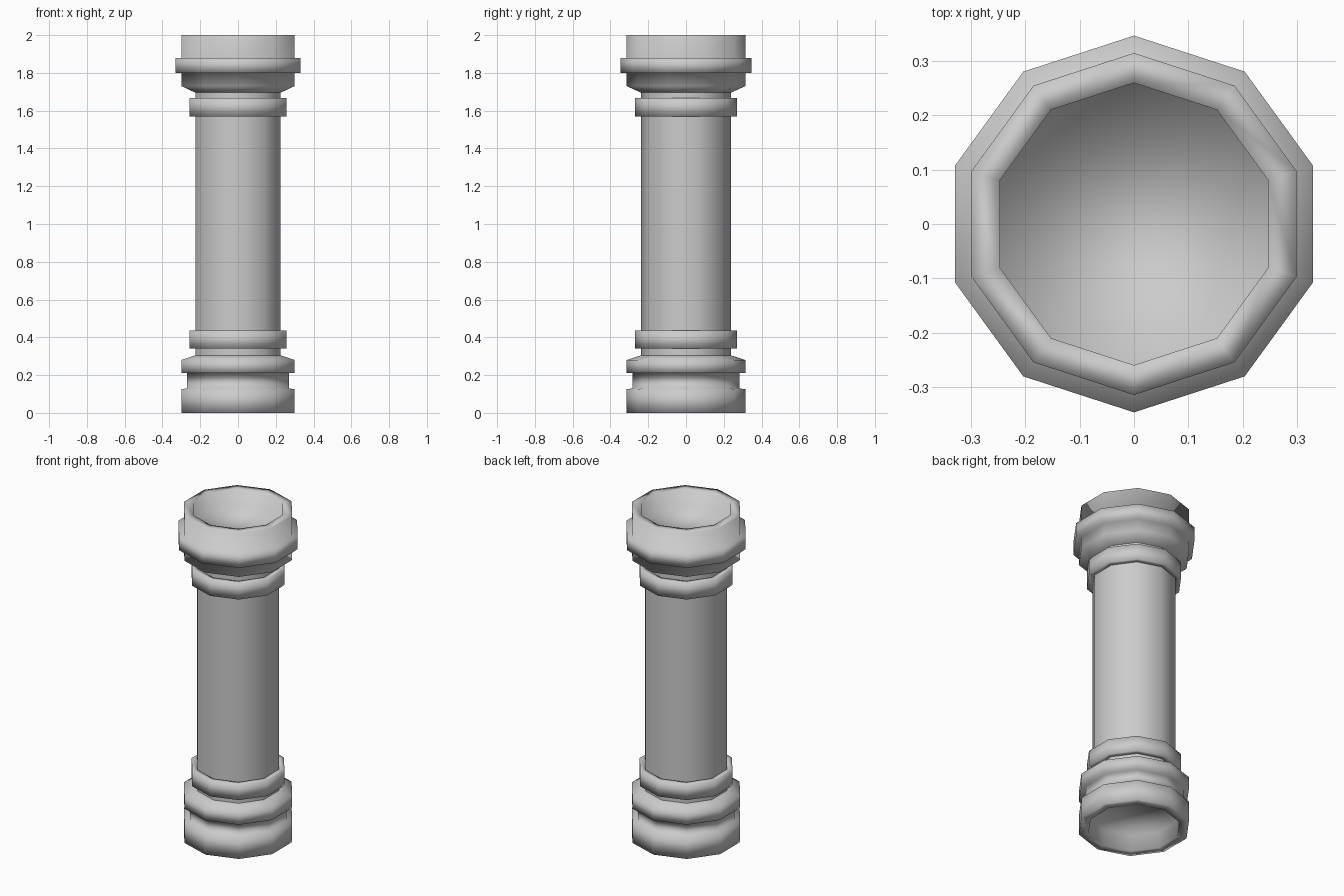
import bpy, bmesh, math

if "Cube" in bpy.data.objects:
    bpy.data.objects.remove(bpy.data.objects["Cube"])

SIDES = 10


def lathe(name, profile, cap_start=False, cap_end=False, closed=False):
    """Spin a (radius, z) profile into a ten-sided part with corners on +-y."""
    bm = bmesh.new()
    rings = []
    for r, z in profile:
        ring = []
        for i in range(SIDES):
            a = math.pi / 2 + 2 * math.pi * i / SIDES
            ring.append(bm.verts.new((r * math.cos(a), r * math.sin(a), z)))
        rings.append(ring)
    pairs = list(zip(rings, rings[1:]))
    if closed:
        pairs.append((rings[-1], rings[0]))
    for low, high in pairs:
        for i in range(SIDES):
            j = (i + 1) % SIDES
            bm.faces.new((low[i], low[j], high[j], high[i]))
    if cap_start:
        bm.faces.new(rings[0][::-1])
    if cap_end:
        bm.faces.new(rings[-1])
    for f in bm.faces:
        f.smooth = True
    mesh = bpy.data.meshes.new(name)
    bm.to_mesh(mesh)
    bm.free()
    obj = bpy.data.objects.new(name, mesh)
    bpy.context.collection.objects.link(obj)
    return obj


# Pedestal: recessed underside, plinth, groove, moulding, sloped shoulder
lathe("pedestal", [
    (0.26, 0.10), (0.26, 0.0), (0.315, 0.0), (0.315, 0.125),
    (0.283, 0.13), (0.283, 0.21), (0.315, 0.21), (0.315, 0.28),
    (0.237, 0.305)], cap_start=True)

# Plain shaft
lathe("shaft", [(0.237, 0.30), (0.237, 1.70)])

# Collars around both ends of the shaft
for name, z0, z1 in (("lower_collar", 0.34, 0.435), ("upper_collar", 1.57, 1.668)):
    lathe(name, [(0.235, z0), (0.27, z0), (0.27, z1), (0.235, z1)], closed=True)

# Capital: sloped underside, drum, projecting band, rim and recessed top
lathe("capital", [
    (0.237, 1.695), (0.315, 1.73), (0.315, 1.80), (0.347, 1.80),
    (0.347, 1.88), (0.315, 1.88), (0.315, 2.0), (0.26, 2.0),
    (0.26, 1.90)], cap_end=True)
